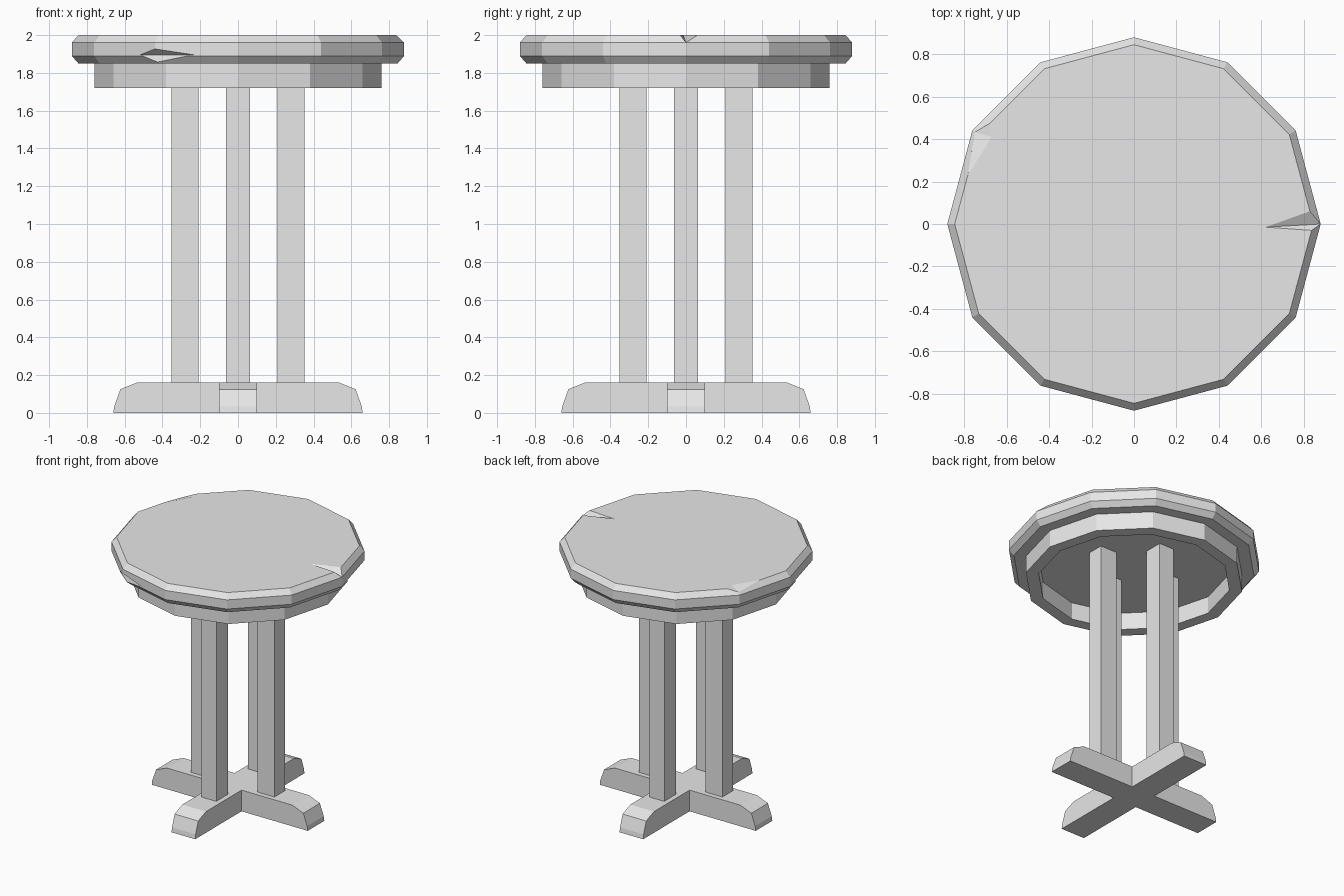
import bpy
import bmesh
from math import cos, sin, pi

cube = bpy.data.objects.get("Cube")
if cube:
    bpy.data.objects.remove(cube, do_unlink=True)

grey = bpy.data.materials.new("plain grey")
grey.use_nodes = True
grey.diffuse_color = (0.8, 0.8, 0.8, 1)
grey.node_tree.nodes["Principled BSDF"].inputs["Base Color"].default_value = (0.8, 0.8, 0.8, 1)


def finish(bm, name):
    bmesh.ops.recalc_face_normals(bm, faces=bm.faces[:])
    mesh = bpy.data.meshes.new(name)
    bm.to_mesh(mesh)
    bm.free()
    mesh.materials.append(grey)
    obj = bpy.data.objects.new(name, mesh)
    bpy.context.scene.collection.objects.link(obj)
    return obj


def rings(name, profile, closed, sides=12):
    """Turn a (radius, height) profile into a twelve-sided solid or ring."""
    bm = bmesh.new()
    loops = [[bm.verts.new((r * cos(2 * pi * i / sides), r * sin(2 * pi * i / sides), z))
              for i in range(sides)] for r, z in profile]
    pairs = list(zip(loops, loops[1:]))
    if closed:
        pairs.append((loops[-1], loops[0]))
    else:
        bm.faces.new(loops[0])
        bm.faces.new(loops[-1])
    for a, b in pairs:
        for i in range(sides):
            j = (i + 1) % sides
            bm.faces.new((a[i], a[j], b[j], b[i]))
    return finish(bm, name)


def prism(name, outline, half_width, angle):
    """Extrude an (x, z) outline sideways, then turn it about the z axis."""
    bm = bmesh.new()
    face = bm.faces.new([bm.verts.new((x, -half_width, z)) for x, z in outline])
    new = bmesh.ops.extrude_face_region(bm, geom=[face])["geom"]
    moved = [v for v in new if isinstance(v, bmesh.types.BMVert)]
    bmesh.ops.translate(bm, verts=moved, vec=(0, 2 * half_width, 0))
    obj = finish(bm, name)
    obj.rotation_euler.z = angle
    return obj


# Worn top with bevelled rim
top = rings("table_top", [(0.845, 1.85), (0.88, 1.89), (0.88, 1.96), (0.845, 2.0)], False)

# Chips and a split, cut out of the top by small convex wedges
chips = {
    "split_cutter": [(0.62, -0.015, 2), (0.829, 0.06, 2), (0.88, 0, 1.96),
                     (0.837, -0.03, 2), (0.92, 0, 2.08)],
    "corner_chip_cutter": [(-0.783, 0.23, 2), (-0.67, 0.41, 2), (-0.68, 0.474, 2),
                           (-0.75, 0.433, 1.976), (-0.77, 0.445, 2.05)],
    "rim_chip_cutter": [(-0.52, -0.682, 1.895), (-0.44, -0.762, 1.927), (-0.227, -0.819, 1.895),
                        (-0.425, -0.736, 1.857), (-0.46, -0.797, 1.88)],
}
for name, points in chips.items():
    bm = bmesh.new()
    bmesh.ops.convex_hull(bm, input=[bm.verts.new(p) for p in points])
    cutter = finish(bm, name)
    cutter.hide_render = True
    cutter.hide_viewport = True
    cut = top.modifiers.new(name, "BOOLEAN")
    cut.operation = "DIFFERENCE"
    cut.solver = "EXACT"
    cut.object = cutter

# Bake the cuts and remove the wedges
bpy.context.view_layer.update()
graph = bpy.context.evaluated_depsgraph_get()
top.data = bpy.data.meshes.new_from_object(top.evaluated_get(graph))
top.modifiers.clear()
for name in chips:
    bpy.data.objects.remove(bpy.data.objects[name], do_unlink=True)

# Hollow apron under the top
rings("apron", [(0.76, 1.72), (0.76, 1.85), (0.67, 1.85), (0.67, 1.72)], True)

# Four posts
for i, side in enumerate(("left", "back", "right", "front")):
    prism(side + "_post", [(0.21, 0.15), (0.352, 0.15), (0.352, 1.85), (0.21, 1.85)],
          0.0625, i * pi / 2)

# Crossed feet, one outline mirrored to both ends
half = [(0.66, 0), (0.655, 0.035), (0.623, 0.125), (0.53, 0.162)]
outline = half + [(-x, z) for x, z in reversed(half)]
prism("foot_across", outline, 0.1, 0)
prism("foot_along", outline, 0.1, pi / 2)
